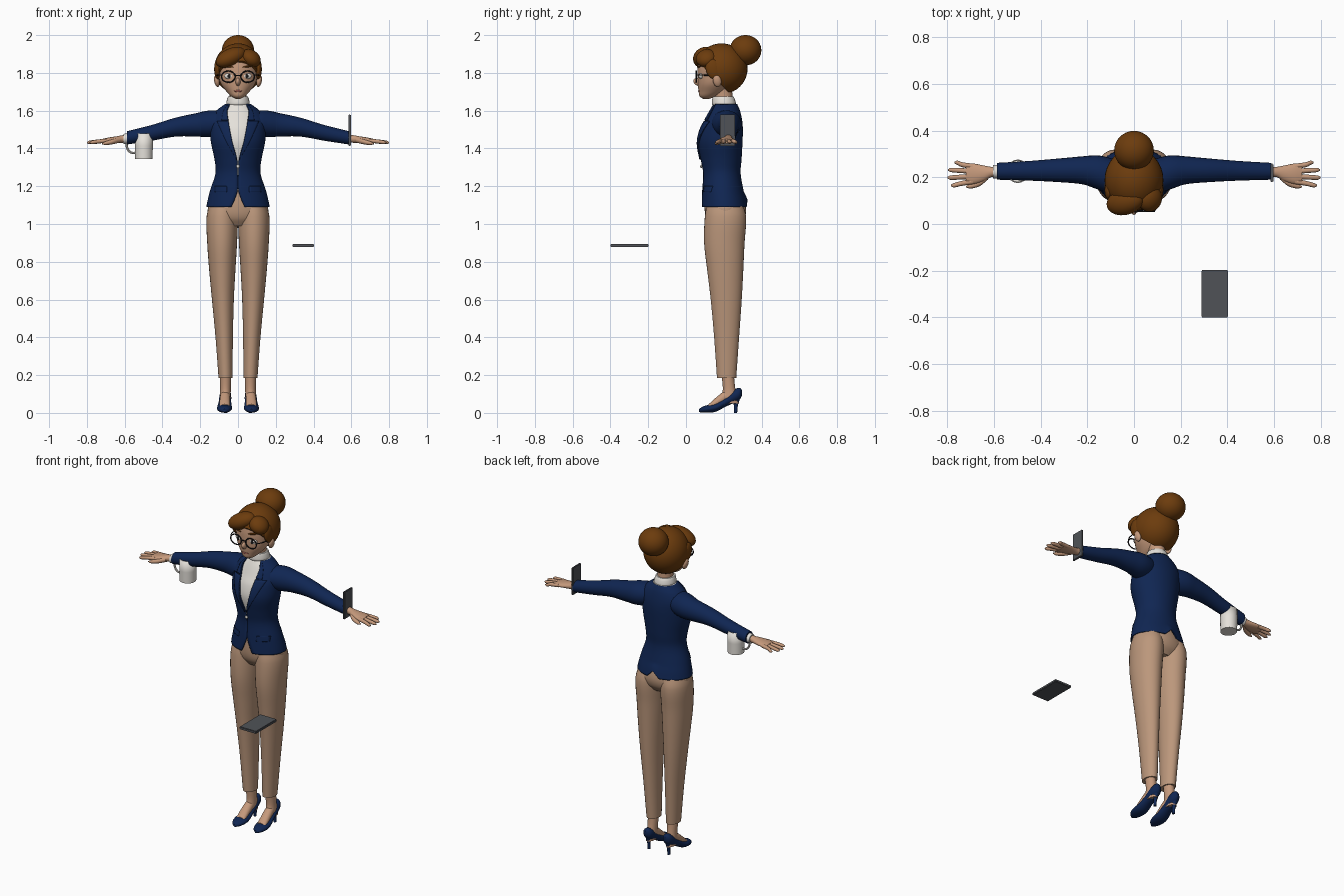
import bpy, bmesh, math
from mathutils import Matrix, Vector, Euler

if "Cube" in bpy.data.objects:
    bpy.data.objects.remove(bpy.data.objects["Cube"], do_unlink=True)


def make_material(name, red, green, blue):
    material = bpy.data.materials.new(name)
    material.use_nodes = True
    color = (red, green, blue, 1)
    material.diffuse_color = color
    material.node_tree.nodes["Principled BSDF"].inputs["Base Color"].default_value = color
    return material


navy = make_material("navy cloth", .005, .019, .085)
tan = make_material("tan cloth", .50, .31, .20)
skin = make_material("skin", .56, .32, .20)
auburn = make_material("auburn hair", .15, .045, .004)
white = make_material("off white", .78, .75, .70)
slate = make_material("slate", .08, .086, .096)
black = make_material("near black", .012, .011, .012)
rose = make_material("rose lips", .38, .12, .09)


def finish(name, bm, material, mirror=False, thickness=0, angle=40):
    """Turn a bmesh into a smooth shaded object, with optional modifiers."""
    bmesh.ops.recalc_face_normals(bm, faces=bm.faces)
    mesh = bpy.data.meshes.new(name)
    bm.to_mesh(mesh)
    bm.free()
    mesh.materials.append(material)
    obj = bpy.data.objects.new(name, mesh)
    bpy.context.collection.objects.link(obj)
    bpy.ops.object.select_all(action="DESELECT")
    obj.select_set(True)
    bpy.context.view_layer.objects.active = obj
    bpy.ops.object.shade_smooth_by_angle(angle=math.radians(angle))
    if thickness:
        solid = obj.modifiers.new("thickness", "SOLIDIFY")
        solid.thickness = thickness
        solid.offset = -1
    if mirror:
        obj.modifiers.new("mirror", "MIRROR")
    return obj


def sample(keys, t):
    """Smoothly interpolate key rows whose first entry is the position."""
    last = len(keys) - 1
    i = max(0, min(last - 1, sum(k[0] <= t for k in keys) - 1))
    a, b = keys[i], keys[i + 1]
    before, after = keys[max(i - 1, 0)], keys[min(i + 2, last)]
    span = b[0] - a[0]
    u = (t - a[0]) / span
    row = []
    for c in range(1, len(a)):
        m0 = (b[c] - before[c]) / (b[0] - before[0]) * span
        m1 = (after[c] - a[c]) / (after[0] - a[0]) * span
        d = b[c] - a[c]
        row.append(a[c] + u * (m0 + u * (3 * d - 2 * m0 - m1 + u * (m0 + m1 - 2 * d))))
    return row


def steps(keys, n):
    out = [a[0] + (b[0] - a[0]) * i / n for a, b in zip(keys, keys[1:]) for i in range(n)]
    return out + [keys[-1][0]]


def bridge(bm, rows, closed):
    for lower, upper in zip(rows, rows[1:]):
        n = len(lower)
        for j in range(n if closed else n - 1):
            k = (j + 1) % n
            bm.faces.new((lower[j], lower[k], upper[k], upper[j]))


def loft(name, material, axis, keys, sides=24, n=5, caps=(True, True), **options):
    """Skin elliptical rings (position, centre a, centre b, radius a, radius b)."""
    bm = bmesh.new()
    rows = []
    for t in steps(keys, n):
        ca, cb, ra, rb = sample(keys, t)
        row = []
        for j in range(sides):
            angle = math.tau * j / sides
            point = [ca + ra * math.cos(angle), cb + rb * math.sin(angle)]
            point.insert("XYZ".index(axis), t)
            row.append(bm.verts.new(point))
        rows.append(row)
    bridge(bm, rows, True)
    for wanted, row in zip(caps, (rows[0], rows[-1])):
        if wanted:
            bm.faces.new(row)
    return finish(name, bm, material, **options)


def ball(name, material, location, radii, turn=(0, 0, 0), cut=None, **options):
    bm = bmesh.new()
    matrix = Matrix.LocRotScale(Vector(location), Euler(turn), Vector(radii))
    bmesh.ops.create_uvsphere(bm, u_segments=32, v_segments=20, radius=1, matrix=matrix)
    if cut:
        bmesh.ops.bisect_plane(bm, geom=bm.verts[:] + bm.edges[:] + bm.faces[:],
                               plane_co=cut[0], plane_no=cut[1], clear_outer=True)
        bmesh.ops.holes_fill(bm, edges=[e for e in bm.edges if e.is_boundary])
    return finish(name, bm, material, **options)


def hoop(name, material, center, radius_x, radius_z, wire, **options):
    """Upright ring of round wire that faces the front."""
    bm = bmesh.new()
    rows = []
    for i in range(33):
        a = math.tau * i / 32
        rows.append([bm.verts.new((
            center[0] + (radius_x + wire * math.cos(b)) * math.cos(a),
            center[1] + wire * math.sin(b),
            center[2] + (radius_z + wire * math.cos(b)) * math.sin(a)))
            for b in (math.tau * j / 8 for j in range(8))])
    bridge(bm, rows, True)
    bmesh.ops.remove_doubles(bm, verts=bm.verts, dist=.00001)
    return finish(name, bm, material, **options)


def box(name, material, center, size):
    bm = bmesh.new()
    bmesh.ops.create_cube(bm, size=1, matrix=Matrix.LocRotScale(Vector(center), None, Vector(size)))
    bmesh.ops.bevel(bm, geom=bm.edges[:], offset=.003, segments=2, affect="EDGES")
    return finish(name, bm, material)


# Jacket: rows are height, centre y, radius x, radius y, half width of front opening
jacket = [(1.09, .203, .168, .122, .036), (1.13, .20, .16, .117, .018), (1.18, .195, .147, .109, .002),
          (1.27, .19, .119, .099, .002), (1.34, .186, .124, .108, .005), (1.43, .18, .143, .119, .03),
          (1.50, .187, .148, .114, .044), (1.55, .197, .146, .1, .052), (1.60, .203, .115, .083, .058),
          (1.635, .205, .068, .066, .045)]
bm = bmesh.new()
rows = []
for z in steps(jacket, 5):
    cy, rx, ry, gap = sample(jacket, z)
    start = math.asin(min(.95, max(gap, .001) / rx))
    row = []
    for j in range(49):
        angle = -math.pi / 2 + start + (math.tau - 2 * start) * j / 48
        vent = .04 * max(0, 1 - abs(j - 24) / 2) * max(0, 1 - (z - 1.09) / .08)
        row.append(bm.verts.new((rx * math.cos(angle), cy + ry * math.sin(angle), z + vent)))
    rows.append(row)
bridge(bm, rows, False)
finish("jacket_body", bm, navy, thickness=.006)


def jacket_patch(name, heights, inner, outer, lift):
    """Plate lying on the jacket front between two x limits."""
    bm = bmesh.new()
    rows = []
    for i in range(17):
        z = heights[0] + (heights[1] - heights[0]) * i / 16
        cy, rx, ry, gap = sample(jacket, z)
        row = []
        for j in range(7):
            left, right = inner(z, gap), outer(z, gap)
            x = min(left + (right - left) * j / 6, rx * .97)
            y = cy - ry * math.sqrt(1 - (x / rx) ** 2) - lift
            row.append(bm.verts.new((x, y, z)))
        rows.append(row)
    bridge(bm, rows, False)
    finish(name, bm, navy, mirror=True, thickness=.006)


jacket_patch("lapel", (1.34, 1.545), lambda z, gap: gap,
             lambda z, gap: gap + .004 + .055 * (z - 1.34) / .2, .007)
jacket_patch("collar", (1.55, 1.63), lambda z, gap: gap,
             lambda z, gap: gap + .035 * (1.66 - z) / .11, .007)
jacket_patch("pocket_flap", (1.17, 1.20), lambda z, gap: .06, lambda z, gap: .125, .004)
ball("jacket_button", white, (0, .081, 1.305), (.009, .006, .009))

# Sleeves, with one shirt cuff showing
loft("sleeve", navy, "X", [
    (.06, .205, 1.54, .06, .055), (.11, .21, 1.533, .075, .068), (.16, .222, 1.53, .072, .07),
    (.22, .23, 1.525, .06, .062), (.33, .23, 1.513, .05, .05), (.45, .228, 1.484, .042, .042),
    (.587, .226, 1.456, .036, .035)], mirror=True)
loft("shirt_cuff", white, "X", [(-.605, .224, 1.45, .028, .027), (-.57, .225, 1.456, .03, .029)])

# Hands
loft("palm", skin, "X", [
    (.56, .225, 1.456, .024, .022), (.61, .223, 1.45, .022, .02), (.645, .217, 1.446, .034, .018),
    (.69, .215, 1.442, .044, .015), (.72, .215, 1.438, .04, .012)], mirror=True)
for finger, y, tip in (("index", .182, .785), ("middle", .204, .80), ("ring", .226, .797), ("little", .247, .77)):
    spread = (y - .215) * .25
    loft(finger + "_finger", skin, "X", [
        (.69, y, 1.441, .0115, .011), (.74, y + spread, 1.437, .0105, .0105),
        (tip - .012, y + spread * 2, 1.432, .009, .009), (tip, y + spread * 2, 1.431, .003, .003)],
         sides=12, mirror=True)
loft("thumb", skin, "X", [
    (.625, .205, 1.444, .014, .013), (.66, .178, 1.436, .015, .013), (.70, .163, 1.428, .011, .01),
    (.72, .16, 1.425, .003, .003)], sides=12, mirror=True)

# Shirt front and rolled neck
loft("shirt_front", white, "Z", [(z, 0, cy, rx * .93, ry * .93) for z, cy, rx, ry, gap in jacket[2:]])
loft("rolled_neck", white, "Z", [
    (1.59, 0, .203, .066, .066), (1.625, 0, .202, .056, .058), (1.636, 0, .201, .062, .063),
    (1.66, 0, .199, .058, .06), (1.674, 0, .197, .053, .055)])

# Trousers
loft("hips", tan, "Z", [
    (.99, 0, .208, .10, .07), (1.03, 0, .209, .15, .10), (1.08, 0, .208, .16, .11),
    (1.16, 0, .2, .142, .101), (1.22, 0, .195, .12, .09)], sides=32)
loft("trouser_leg", tan, "Z", [
    (.185, .066, .215, .037, .051), (.40, .073, .215, .046, .066), (.60, .080, .213, .058, .082),
    (.75, .083, .208, .069, .095), (.90, .084, .203, .079, .107), (1.04, .083, .209, .083, .109),
    (1.12, .075, .205, .07, .09)], sides=32, mirror=True)

# Feet and heeled pumps
loft("ankle", skin, "Z", [
    (.05, .068, .225, .026, .055), (.09, .067, .23, .028, .042), (.13, .066, .228, .028, .033),
    (.21, .066, .22, .03, .033)], mirror=True)
loft("foot", skin, "Y", [
    (.12, .071, .028, .028, .018), (.16, .07, .055, .028, .027), (.21, .068, .085, .026, .034),
    (.27, .067, .1, .02, .025)], mirror=True)
loft("pump", navy, "Y", [
    (.07, .072, .012, .008, .008), (.085, .072, .017, .026, .015), (.12, .072, .022, .039, .021),
    (.16, .071, .03, .039, .023), (.21, .069, .058, .033, .025), (.255, .067, .088, .031, .035),
    (.285, .066, .102, .024, .03), (.297, .066, .106, .007, .014)], mirror=True)
loft("shoe_heel", navy, "Z", [
    (0, .067, .262, .008, .009), (.04, .067, .264, .009, .011), (.09, .067, .27, .022, .022)],
     sides=16, mirror=True)

# Head and neck
loft("neck", skin, "Z", [(1.62, 0, .2, .046, .05), (1.69, 0, .197, .044, .048), (1.76, 0, .185, .05, .06)])
loft("face", skin, "Z", [
    (1.662, 0, .107, .012, .015), (1.675, 0, .115, .035, .042), (1.70, 0, .135, .06, .068),
    (1.74, 0, .15, .09, .087), (1.785, 0, .165, .104, .104), (1.84, 0, .175, .109, .112),
    (1.90, 0, .18, .09, .1), (1.935, 0, .18, .04, .05)], sides=32)
ball("nose", skin, (0, .064, 1.752), (.013, .026, .02), (-.45, 0, 0))
ball("ear", skin, (.112, .165, 1.757), (.014, .022, .032), (.2, .2, 0), mirror=True)
ball("lips", rose, (0, .07, 1.704), (.021, .006, .006))
ball("eye_white", white, (.048, .078, 1.783), (.025, .01, .015), (0, 0, .25), mirror=True)
ball("iris", black, (.046, .07, 1.783), (.009, .005, .011), mirror=True)
ball("eyebrow", auburn, (.052, .07, 1.834), (.03, .007, .005), (0, -.15, .3), mirror=True)

# Glasses
hoop("lens_rim", black, (.051, .054, 1.78), .036, .03, .0035, mirror=True)
loft("glasses_bridge", black, "X", [(-.016, .052, 1.786, .003, .003), (.016, .052, 1.786, .003, .003)], sides=8)
loft("glasses_temple", black, "Y", [(.054, .087, 1.788, .003, .003), (.09, .106, 1.788, .003, .003),
                                    (.17, .116, 1.785, .003, .003)], sides=8, mirror=True)

# Hair: cap trimmed along the hairline, swept fringe and bun
ball("hair_cap", auburn, (0, .188, 1.822), (.126, .138, .134),
     cut=((0, .05, 1.872), (0, -.7, -.7)))
ball("fringe_sweep", auburn, (-.038, .095, 1.882), (.086, .056, .047), (0, -.42, .25))
ball("fringe_side", auburn, (.068, .108, 1.878), (.056, .056, .042), (0, .65, -.35))
ball("side_hair", auburn, (.108, .145, 1.82), (.018, .04, .055), (.3, 0, 0), mirror=True)
ball("hair_bun", auburn, (0, .315, 1.92), (.085, .084, .08))

# Mug
loft("mug_cup", white, "Z", [(1.345, -.498, .226, .046, .048), (1.48, -.498, .226, .048, .05)],
     sides=32, n=2, caps=(True, False), thickness=.005)
hoop("mug_handle", white, (-.553, .226, 1.417), .036, .041, .006)

# Phones: one floating flat, one upright at the left wrist
box("flat_phone", slate, (.346, -.299, .887), (.114, .202, .016))
box("upright_phone", slate, (.591, .219, 1.496), (.012, .08, .168))
